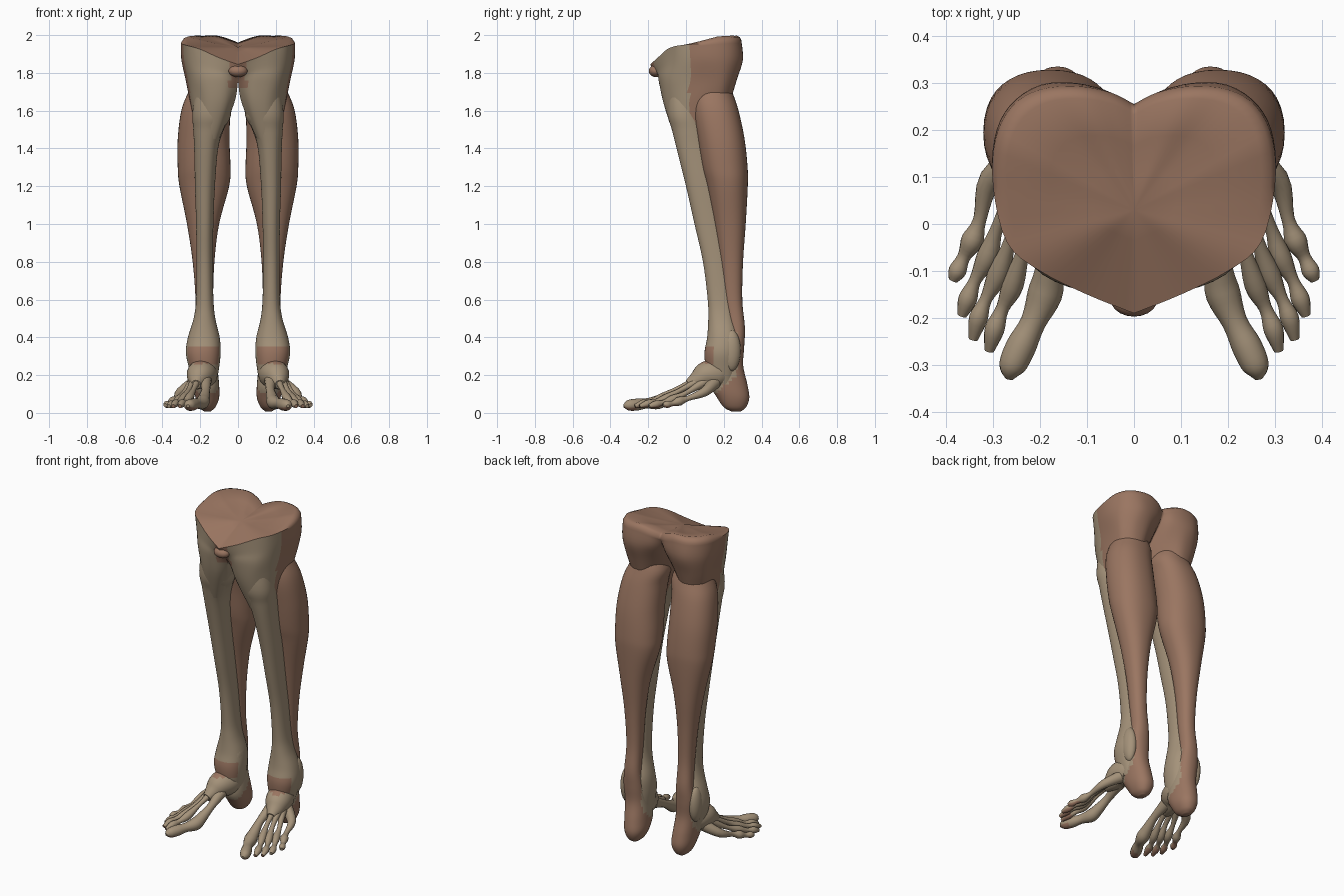
import bpy, bmesh, math
from mathutils import Vector

if "Cube" in bpy.data.objects:
    bpy.data.objects.remove(bpy.data.objects["Cube"])


def material(name, rgb):
    m = bpy.data.materials.new(name)
    m.diffuse_color = (*rgb, 1)
    m.use_nodes = True
    m.node_tree.nodes["Principled BSDF"].inputs["Base Color"].default_value = m.diffuse_color
    return m


BONE = material("pale bone", (0.375, 0.29, 0.195))
BROWN = material("brown muscle", (0.325, 0.18, 0.12))


def catmull(pts, n):
    """Smooth open curve through points (any dimension)."""
    out = []
    for i in range(len(pts) - 1):
        p0, p1, p2 = pts[max(i - 1, 0)], pts[i], pts[i + 1]
        p3 = pts[min(i + 2, len(pts) - 1)]
        for k in range(n):
            t = k / n
            out.append(tuple(0.5 * (2 * b + (c - a) * t + (2 * a - 5 * b + 4 * c - d) * t * t
                                    + (3 * b - a - 3 * c + d) * t ** 3)
                             for a, b, c, d in zip(p0, p1, p2, p3)))
    out.append(tuple(pts[-1]))
    return out


def finish(name, bm, rule):
    """Mesh to mirrored, smooth object; rule(centre, normal) is True where brown."""
    bmesh.ops.recalc_face_normals(bm, faces=bm.faces)
    for f in bm.faces:
        f.material_index = 1 if rule(f.calc_center_median(), f.normal) else 0
    me = bpy.data.meshes.new(name)
    bm.to_mesh(me)
    bm.free()
    me.materials.append(BONE)
    me.materials.append(BROWN)
    ob = bpy.data.objects.new(name, me)
    bpy.context.collection.objects.link(ob)
    bpy.ops.object.select_all(action='DESELECT')
    ob.select_set(True)
    bpy.context.view_layer.objects.active = ob
    bpy.ops.object.shade_smooth_by_angle(angle=math.radians(45))
    mod = ob.modifiers.new("other side", 'MIRROR')
    mod.use_clip = True
    return ob


def skin(bm, rings, wrap_from=0):
    rows = [[bm.verts.new(p) for p in r] for r in rings]
    n = len(rows[0])
    for i in range(len(rows) - 1):
        for j in range(n if i >= wrap_from else n - 1):
            k = (j + 1) % n
            bm.faces.new((rows[i][j], rows[i][k], rows[i + 1][k], rows[i + 1][j]))
    return rows


def column(name, rows, rule, power=0.9, n=40):
    """Upright loft from rows of z, inner x, outer x, front y, back y."""
    rings = []
    for z, x0, x1, y0, y1 in catmull(rows, 5):
        ring = []
        for i in range(n):
            a = 2 * math.pi * i / n
            c, s = math.cos(a), math.sin(a)
            c = math.copysign(abs(c) ** power, c)
            s = math.copysign(abs(s) ** power, s)
            ring.append(((x0 + x1) / 2 + c * (x1 - x0) / 2, (y0 + y1) / 2 + s * (y1 - y0) / 2, z))
        rings.append(ring)
    bm = bmesh.new()
    v = skin(bm, rings)
    bm.faces.new(v[0])
    bm.faces.new(v[-1])
    return finish(name, bm, rule)


def tube(name, rows, rule, n=14, sub=4):
    """Round loft along a path of x, y, z, radius."""
    path = catmull(rows, sub)
    rings = []
    for i, (x, y, z, r) in enumerate(path):
        t = Vector(path[min(i + 1, len(path) - 1)][:3]) - Vector(path[max(i - 1, 0)][:3])
        side = t.cross(Vector((0, 0, 1))).normalized()
        up = side.cross(t).normalized()
        rings.append([Vector((x, y, z)) + r * (math.cos(2 * math.pi * k / n) * side
                      + math.sin(2 * math.pi * k / n) * up) for k in range(n)])
    bm = bmesh.new()
    v = skin(bm, rings)
    bm.faces.new(v[0])
    bm.faces.new(v[-1])
    return finish(name, bm, rule)


def blob(name, loc, size, brown):
    bm = bmesh.new()
    bmesh.ops.create_uvsphere(bm, u_segments=20, v_segments=12, radius=1)
    for v in bm.verts:
        v.co = Vector(loc) + Vector([a * b for a, b in zip(v.co, size)])
    return finish(name, bm, lambda c, nn: brown)


# Knee block: heart-shaped top narrowing into two legs (right half, mirrored)
def at(z, pts):
    return [(x, y, z) for x, y in pts]


top = [(0, -.19, 1.845), (.1, -.15, 1.88), (.2, -.1, 1.925), (.27, -.04, 1.945), (.3, .08, 1.955),
       (.295, .18, 1.965), (.26, .25, 1.97), (.2, .286, 1.97), (.12, .293, 1.97), (.05, .28, 1.95), (0, .255, 1.93)]
ring1 = [(0, -.165, 1.80), (.1, -.145, 1.82), (.2, -.1, 1.84), (.265, -.03, 1.86), (.296, .08, 1.87),
         (.296, .18, 1.87), (.265, .25, 1.87), (.2, .295, 1.87), (.12, .298, 1.87), (.045, .27, 1.87), (0, .22, 1.87)]
ring2 = at(1.76, [(0, -.12), (.08, -.145), (.19, -.11), (.25, -.03), (.272, .08), (.275, .18),
                  (.25, .23), (.2, .262), (.12, .262), (.045, .2), (0, .12)])
ring3 = at(1.64, [(.02, -.06), (.07, -.115), (.16, -.108), (.225, -.045), (.25, .04), (.25, .15),
                  (.23, .2), (.18, .23), (.12, .22), (.06, .13), (.025, .04)])
ring4 = at(1.45, [(.1, -.02), (.12, -.05), (.17, -.055), (.215, -.01), (.215, .06), (.21, .13),
                  (.2, .16), (.17, .18), (.14, .17), (.11, .1), (.1, .03)])
cols = [catmull(r, 4) for r in (top, ring1, ring2, ring3, ring4)]
lines = [catmull([c[j] for c in cols], 5) for j in range(len(cols[0]))]
rings = [[(max(ln[i][0], 0), ln[i][1], ln[i][2]) for ln in lines] for i in range(len(lines[0]))]
bm = bmesh.new()
v = skin(bm, rings, 10)
bm.faces.new(v[-1])
mid = Vector((0, .03, 1.935))
prev = v[0]
for t, lift in ((.035, .02), (.1, .03), (.4, .015), (.7, .005)):    # rounded back rim, dished top
    row = []
    for p in v[0]:
        q = p.co.lerp(mid, t)
        q.z += lift * min(max((p.co.y + .02) / .2, 0), 1)
        row.append(bm.verts.new(q))
    for j in range(len(row) - 1):
        bm.faces.new((prev[j], prev[j + 1], row[j + 1], row[j]))
    prev = row
hub = bm.verts.new(mid)
for j in range(len(prev) - 1):
    bm.faces.new((prev[j], prev[j + 1], hub))
finish("knee_block", bm, lambda c, nn: c.y > .02 or nn.z > .6 or (c.x < .045 and c.z > 1.72))
blob("front_knob", (0, -.16, 1.81), (.05, .037, .032), True)

# Shin bone, with a brown band across the front of the ankle
column("shin", [
    (1.80, .08, .21, -.09, .05), (1.6, .035, .24, -.1, .08), (1.5, .075, .237, -.075, .11),
    (1.4, .105, .232, -.05, .13), (1.2, .122, .228, 0, .17), (1.0, .13, .222, .045, .2),
    (.8, .133, .22, .09, .23), (.6, .13, .222, .115, .25), (.5, .12, .235, .118, .26),
    (.4, .097, .265, .112, .285), (.32, .092, .276, .098, .285), (.24, .1, .26, .105, .275),
    (.15, .115, .235, .13, .26)],
    lambda c, nn: .26 < c.z < .345 and c.y < .15)

# Calf, heel tendon and heel; the front of the heel is bone
column("calf_and_heel", [
    (1.82, .1, .2, .08, .2), (1.7, .03, .262, .035, .245), (1.6, .04, .3, .035, .278),
    (1.45, .045, .319, .06, .31), (1.3, .04, .319, .085, .326), (1.2, .047, .31, .11, .327),
    (1.0, .1, .27, .15, .316), (.8, .125, .24, .18, .302), (.6, .132, .225, .2, .298),
    (.45, .13, .23, .22, .312), (.35, .12, .24, .2, .308), (.25, .11, .24, .15, .303),
    (.15, .1, .235, .13, .325), (.08, .1, .225, .165, .335), (.03, .12, .205, .2, .318),
    (.008, .145, .18, .24, .29)],
    lambda c, nn: c.z > .42 or c.y > .27 or c.z < .1 + (c.y - .15) * .8)

# Ankle knobs
blob("outer_ankle", (.235, .24, .33), (.037, .05, .11), False)
blob("inner_ankle", (.122, .195, .36), (.028, .06, .09), False)

# Midfoot
tube("midfoot", [(.175, .22, .2, .06), (.183, .17, .205, .077), (.2, .11, .2, .074),
                 (.213, .06, .172, .052), (.222, .01, .15, .025)], lambda c, nn: c.z > .262, 20)

# Toes with their long foot bones and knuckles
toes = {
    "big_toe": [(.175, .08, .17, .036), (.17, -.02, .125, .023), (.18, -.1, .08, .031),
                (.19, -.15, .056, .037), (.215, -.21, .05, .027), (.24, -.26, .044, .032),
                (.26, -.305, .04, .028), (.265, -.33, .036, .008)],
    "second_toe": [(.21, .07, .18, .025), (.232, -.04, .13, .013), (.258, -.13, .08, .023),
                   (.28, -.18, .06, .014), (.297, -.225, .05, .021), (.308, -.27, .035, .01)],
    "third_toe": [(.23, .08, .175, .025), (.262, -.03, .12, .013), (.288, -.105, .077, .023),
                  (.315, -.16, .06, .013), (.331, -.2, .05, .02), (.342, -.245, .035, .01)],
    "fourth_toe": [(.24, .1, .165, .026), (.288, 0, .105, .013), (.312, -.07, .072, .023),
                   (.338, -.12, .055, .013), (.354, -.16, .045, .02), (.366, -.195, .035, .01)],
    "little_toe": [(.23, .15, .16, .035), (.305, .095, .11, .025), (.328, .01, .077, .014),
                   (.344, -.035, .062, .024), (.362, -.07, .05, .014), (.376, -.1, .045, .019),
                   (.385, -.12, .04, .01)],
}
for name, rows in toes.items():
    tip = rows[-1][1] + .07
    tube(name, rows, lambda c, nn: nn.z < -.3 and c.y < tip)
